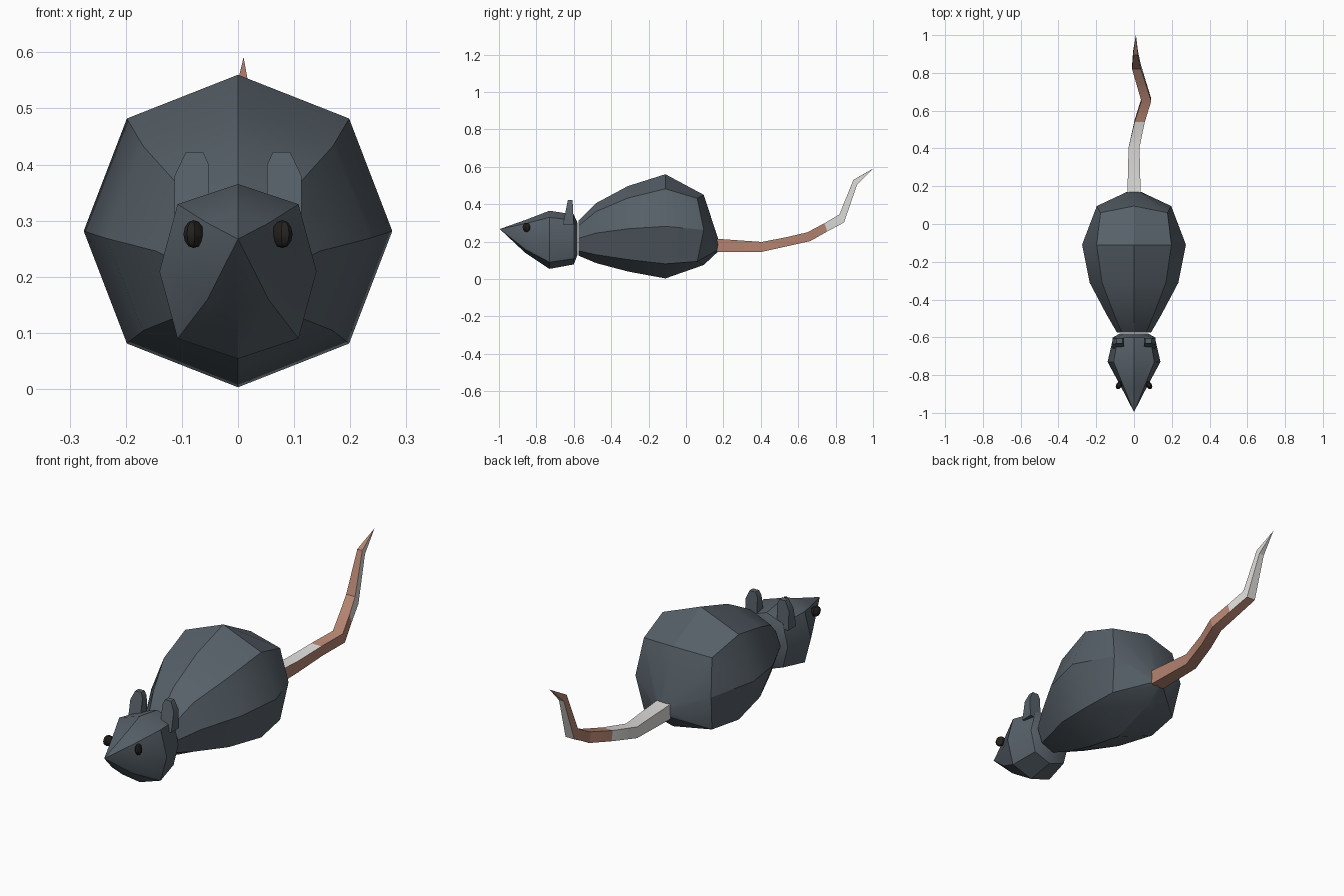
import bpy, bmesh, math
from mathutils import Matrix, Vector

cube = bpy.data.objects.get("Cube")
if cube:
    bpy.data.objects.remove(cube, do_unlink=True)


def material(name, rgb):
    m = bpy.data.materials.new(name)
    m.use_nodes = True
    m.diffuse_color = (*rgb, 1)
    bsdf = next(n for n in m.node_tree.nodes if n.type == 'BSDF_PRINCIPLED')
    bsdf.inputs["Base Color"].default_value = (*rgb, 1)
    return m


fur = material("slate_fur", (0.095, 0.118, 0.14))
skin = material("pink_brown_skin", (0.46, 0.23, 0.165))
pale = material("pale_skin", (0.72, 0.71, 0.69))
black = material("eye_black", (0.018, 0.016, 0.015))


def finish(name, bm, mats, angle=30):
    bmesh.ops.remove_doubles(bm, verts=bm.verts, dist=0.0005)
    bmesh.ops.recalc_face_normals(bm, faces=bm.faces)
    mesh = bpy.data.meshes.new(name)
    bm.to_mesh(mesh)
    bm.free()
    ob = bpy.data.objects.new(name, mesh)
    bpy.context.collection.objects.link(ob)
    for m in mats:
        mesh.materials.append(m)
    for other in bpy.context.selected_objects:
        other.select_set(False)
    ob.select_set(True)
    bpy.context.view_layer.objects.active = ob
    bpy.ops.object.shade_smooth_by_angle(angle=math.radians(angle))
    return ob


def skin_rings(bm, rings, pick=lambda seg, side: 0):
    """Bridge equal rings of points; pick gives each face its material."""
    loops = [[bm.verts.new(p) for p in ring] for ring in rings]
    n = len(loops[0])
    for seg, (a, b) in enumerate(zip(loops, loops[1:])):
        for i in range(n):
            j = (i + 1) % n
            f = bm.faces.new((a[i], a[j], b[j], b[i]))
            f.material_index = pick(seg, i)
    bm.faces.new(loops[0])
    bm.faces.new(loops[-1])


def octagon(y, top, bottom, rx, k=0.72, lead=0.0):
    """Eight points starting at the top; k sets how full the diagonals are."""
    mid, rz = (top + bottom) / 2, (top - bottom) / 2
    ring = []
    for i in range(8):
        a = i * math.pi / 4
        s, c = math.sin(a), math.cos(a)
        if i % 2:
            s, c = math.copysign(k, s), math.copysign(k, c)
        ring.append((rx * s, y - (lead if i % 2 else 0), mid + rz * c))
    return ring


def collapse(bm):
    """Turn zero-size end caps into points."""
    bmesh.ops.remove_doubles(bm, verts=bm.verts, dist=0.0005)
    bmesh.ops.dissolve_degenerate(bm, edges=bm.edges, dist=0.0005)


# Body: faceted egg, full at the rear
bm = bmesh.new()
skin_rings(bm, [
    octagon(-0.575, 0.31, 0.125, 0.09),
    octagon(-0.48, 0.406, 0.085, 0.145),
    octagon(-0.31, 0.497, 0.04, 0.235),
    octagon(-0.11, 0.56, 0.003, 0.275),
    octagon(0.095, 0.45, 0.075, 0.197, 0.9, 0.035),
    octagon(0.17, 0.22, 0.145, 0.037)])
finish("body", bm, [fur])

# Head: pointed snout, wide cheeks, narrower neck
bm = bmesh.new()
skin_rings(bm, [
    octagon(-0.995, 0.2675, 0.2665, 0.0005),
    octagon(-0.86, 0.315, 0.14, 0.07, 0.78),
    octagon(-0.73, 0.365, 0.054, 0.14, 0.77),
    octagon(-0.60, 0.345, 0.078, 0.11, 0.77),
    octagon(-0.58, 0.30, 0.13, 0.075)])
collapse(bm)
finish("head", bm, [fur])

# Tail: square section, two skin tones split by side
# x, half width, top y, top z, bottom y, bottom z
sections = [
    (0, .035, .165, .215, .165, .145),
    (0, .029, .405, .198, .405, .145),
    (.03, .027, .54, .224, .55, .177),
    (.065, .026, .65, .25, .665, .203),
    (.038, .025, .74, .298, .755, .254),
    (.013, .023, .82, .345, .845, .302),
    (.008, .013, .895, .53, .915, .505),
    (.01, .0003, 1, .59, 1, .5896)]
TOP, LEFT, BOTTOM, RIGHT = range(4)


def tail_tone(seg, side):
    if side in (TOP, RIGHT):
        return 0 if seg >= 2 else 1
    return 0 if seg < (4 if side == LEFT else 5) else 1


bm = bmesh.new()
skin_rings(bm, [[(x - w, yt, zt), (x + w, yt, zt), (x + w, yb, zb), (x - w, yb, zb)]
                for x, w, yt, zt, yb, zb in sections], tail_tone)
finish("tail", bm, [skin, pale], 20)

# Ears and eyes, mirrored
ear_outline = [(.052, .29), (.052, .40), (.062, .422), (.093, .422), (.113, .38), (.113, .29)]
for side, label in ((1, "left"), (-1, "right")):
    bm = bmesh.new()
    skin_rings(bm, [[(side * x, y + slope * (z - .29), z) for x, z in ear_outline]
                    for y, slope in ((-.658, .2), (-.60, -.05))])
    finish(label + "_ear", bm, [fur])

    bm = bmesh.new()
    place = (Matrix.Translation(Vector((side * .079, -.853, .276)))
             @ Matrix.Rotation(side * math.radians(30), 4, 'Z')
             @ Matrix.Diagonal((.016, .024, .025, 1)))
    bmesh.ops.create_uvsphere(bm, u_segments=8, v_segments=6, radius=1, matrix=place)
    finish(label + "_eye", bm, [black])
